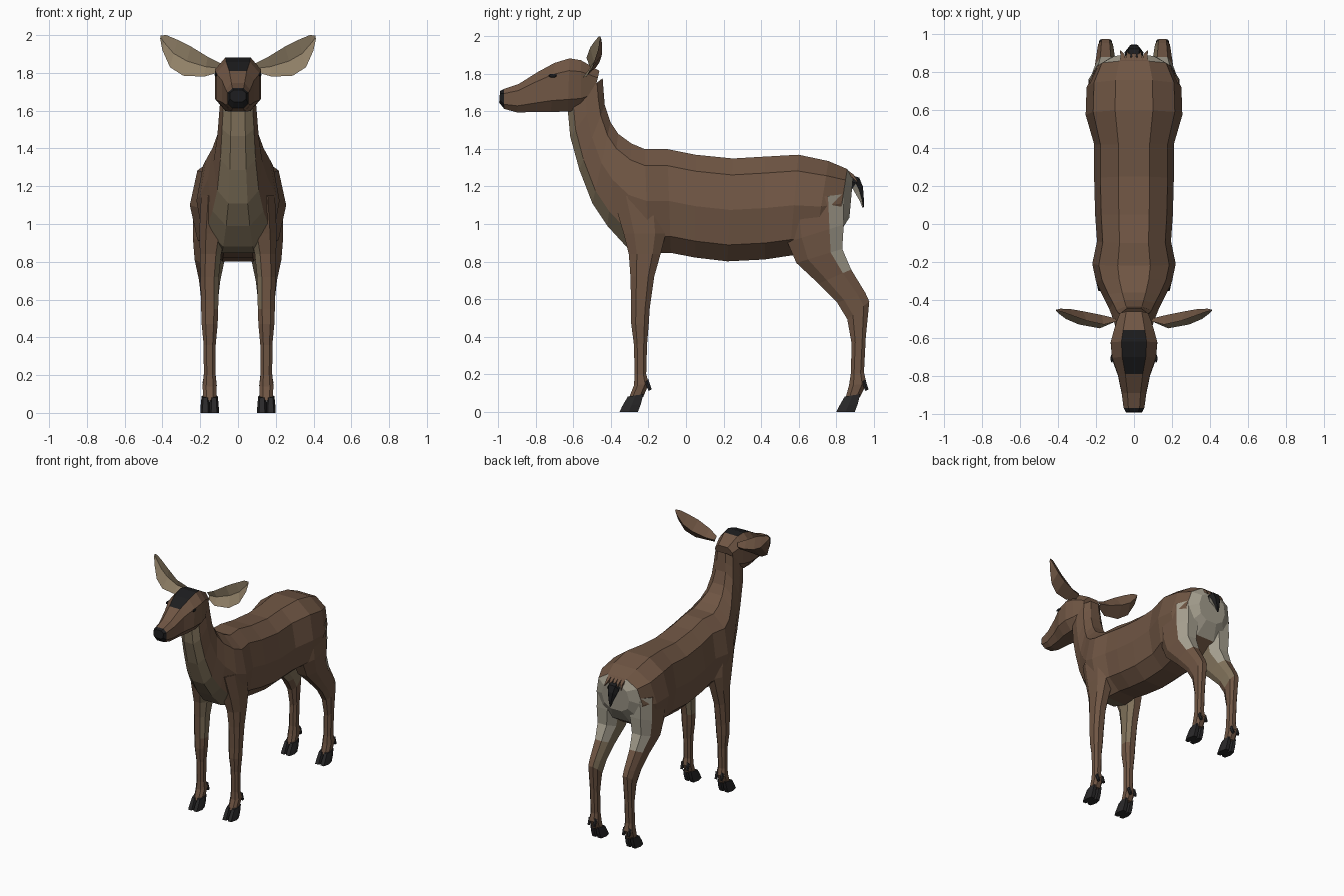
import bpy
import bmesh
import math
from mathutils import Vector

default_cube = bpy.data.objects.get("Cube")
if default_cube:
    bpy.data.objects.remove(default_cube, do_unlink=True)

COLOURS = {
    "brown_coat": (0.16, 0.092, 0.057),
    "tan_chest": (0.22, 0.17, 0.105),
    "tan_inner_ear": (0.28, 0.215, 0.135),
    "cream_rump": (0.37, 0.34, 0.27),
    "black_fur": (0.012, 0.012, 0.013),
    "dark_hoof": (0.022, 0.021, 0.022),
}


def make_material(name, rgb):
    material = bpy.data.materials.new(name)
    material.use_nodes = True
    colour = (*rgb, 1)
    material.diffuse_color = colour
    shader = material.node_tree.nodes["Principled BSDF"]
    shader.inputs["Base Color"].default_value = colour
    shader.inputs["Roughness"].default_value = 0.9
    return material


MATERIALS = {name: make_material(name, rgb) for name, rgb in COLOURS.items()}


def finish(name, bm, colour_of, mirror):
    """Turn a bmesh into an object; colour_of maps each face to a colour name."""
    mesh = bpy.data.meshes.new(name)
    used = []
    for face in bm.faces:
        colour = colour_of(face)
        if colour not in used:
            used.append(colour)
            mesh.materials.append(MATERIALS[colour])
        face.material_index = used.index(colour)
    bm.to_mesh(mesh)
    bm.free()
    obj = bpy.data.objects.new(name, mesh)
    bpy.context.collection.objects.link(obj)
    if mirror:
        obj.modifiers.new("mirror", "MIRROR").use_mirror_merge = False
    return obj


def skin(name, rings, rule, mirror=False):
    """Bridge point rings; rule(ring, side, centre, normal) names the colour.
    The end caps have ring number -1 and -2."""
    bm = bmesh.new()
    loops = [[bm.verts.new(p) for p in ring] for ring in rings]
    count = len(loops[0])
    tags = {bm.faces.new(loops[0]): (-1, 0), bm.faces.new(loops[-1]): (-2, 0)}
    for r, (low, high) in enumerate(zip(loops, loops[1:])):
        for i in range(count):
            j = (i + 1) % count
            tags[bm.faces.new((low[i], low[j], high[j], high[i]))] = (r, i)
    bmesh.ops.recalc_face_normals(bm, faces=bm.faces[:])
    bm.normal_update()

    def colour_of(face):
        return rule(*tags[face], face.calc_center_median(), face.normal)
    return finish(name, bm, colour_of, mirror)


def oval(ay, az, by, bz, cx, half, sides, power):
    """Squarish ring through (ay, az) and (by, bz) with a half width in x."""
    a, b = Vector((cx, ay, az)), Vector((cx, by, bz))
    centre, arm = (a + b) / 2, (b - a) / 2
    ring = []
    for i in range(sides):
        angle = math.tau * (i + 0.5) / sides
        s, c = math.sin(angle), -math.cos(angle)
        s = math.copysign(abs(s) ** power, s)
        c = math.copysign(abs(c) ** power, c)
        ring.append(centre + arm * c + Vector((half * s, 0, 0)))
    return ring


def loft(name, sections, rule, sides=8, power=0.8, mirror=False):
    skin(name, [oval(*s, sides, power) for s in sections], rule, mirror)


def plain(colour):
    return lambda *face: colour


# Body and neck: under point, upper point, half width, from rump to throat
body = [
    (.87, 1.03, .89, 1.25, .12),
    (.80, .92, .86, 1.30, .20),
    (.68, .84, .76, 1.345, .25),
    (.55, .82, .60, 1.38, .255),
    (.42, .80, .42, 1.37, .21),
    (.22, .79, .25, 1.36, .21),
    (.05, .81, .05, 1.38, .205),
    (-.08, .835, -.10, 1.41, .195),
    (-.20, .835, -.22, 1.41, .22),
    (-.32, .87, -.29, 1.44, .20),
    (-.42, .98, -.36, 1.49, .16),
    (-.50, 1.10, -.40, 1.55, .13),
    (-.57, 1.28, -.43, 1.64, .11),
    (-.62, 1.46, -.435, 1.71, .10),
    (-.635, 1.62, -.44, 1.78, .09),
]


def body_rule(ring, side, centre, normal):
    if ring == -1 or (ring == 0 and normal.y > 0.5 and centre.z < 1.25):
        return "cream_rump"
    if ring >= 8 and side in (8, 9, 0):
        return "tan_chest"
    return "brown_coat"


loft("body_and_neck", [(*s[:4], 0, s[4]) for s in body], body_rule, sides=10)

# Head: jaw point, brow point, half width, from nose to nape
head = [
    (-.995, 1.645, -.99, 1.71, .045),
    (-.968, 1.61, -.97, 1.722, .058),
    (-.90, 1.59, -.89, 1.75, .068),
    (-.80, 1.59, -.79, 1.815, .09),
    (-.72, 1.59, -.70, 1.865, .122),
    (-.63, 1.59, -.62, 1.89, .13),
    (-.56, 1.60, -.56, 1.88, .112),
    (-.50, 1.65, -.46, 1.82, .08),
]


def head_rule(ring, side, centre, normal):
    nose = ring in (-1, 0)
    forehead = ring in (3, 4, 5) and side == 3
    return "black_fur" if nose or forehead else "brown_coat"


loft("head", [(*s[:4], 0, s[4]) for s in head], head_rule, power=0.7)

# Eyes: flat almonds on the cheeks
bm = bmesh.new()
bmesh.ops.create_uvsphere(bm, u_segments=8, v_segments=6, radius=1)
bmesh.ops.scale(bm, vec=(.007, .022, .01), verts=bm.verts[:])
bmesh.ops.translate(bm, vec=(.117, -.71, 1.79), verts=bm.verts[:])
finish("eye", bm, plain("black_fur"), True)

# Ears: upper edge x z, lower edge x z, front y, cup depth
ear = [
    (.09, 1.85, .11, 1.80, -.52, .02),
    (.16, 1.885, .18, 1.78, -.55, .06),
    (.25, 1.94, .29, 1.785, -.53, .06),
    (.32, 1.975, .36, 1.83, -.50, .045),
    (.38, 2.0, .40, 1.92, -.47, .02),
    (.41, 1.998, .412, 1.98, -.458, .005),
]
ear_rings = []
for ux, uz, lx, lz, y, depth in ear:
    upper, lower = Vector((ux, y + depth / 3, uz)), Vector((lx, y, lz))
    middle = (upper + lower) / 2
    back = Vector((0, depth, 0))
    ear_rings.append([upper, middle + back / 2, lower, middle + back])
skin("ear", ear_rings, lambda ring, side, centre, normal:
     "tan_inner_ear" if ring >= 0 and side < 2 else "brown_coat", mirror=True)

# Legs: front point, back point, centre x, half width, from top to ankle
front_leg = [
    (-.40, 1.15, -.10, 1.15, .12, .08),
    (-.34, .95, -.10, .95, .135, .075),
    (-.31, .84, -.13, .84, .145, .06),
    (-.30, .72, -.165, .72, .15, .052),
    (-.295, .55, -.19, .55, .15, .048),
    (-.295, .47, -.195, .47, .15, .045),
    (-.28, .36, -.205, .36, .15, .034),
    (-.275, .20, -.21, .20, .15, .033),
    (-.28, .14, -.195, .15, .15, .04),
    (-.31, .065, -.225, .08, .15, .036),
]
hind_leg = [
    (.50, 1.12, .85, 1.16, .14, .10),
    (.53, .90, .85, 1.0, .145, .10),
    (.58, .79, .84, .87, .15, .085),
    (.70, .68, .885, .76, .15, .06),
    (.80, .58, .96, .635, .15, .047),
    (.855, .49, .98, .59, .15, .042),
    (.88, .36, .96, .40, .15, .034),
    (.875, .20, .95, .21, .15, .033),
    (.865, .14, .965, .15, .15, .04),
    (.845, .065, .93, .08, .15, .036),
]


def leg_rule(ring, side, centre, normal):
    if centre.y > 0 and centre.z > 0.75 and normal.y > 0.5:
        return "cream_rump"
    if normal.x < -0.5 and centre.z > 0.55:
        return "tan_chest"
    return "brown_coat"


for name, sections, shift in (("front", front_leg, 0), ("hind", hind_leg, 1.155)):
    loft(name + "_leg", sections, leg_rule, mirror=True)
    # Cloven hoof and dewclaws, one of each per toe
    for label, sign in (("inner", -1), ("outer", 1)):
        x = .15 + sign * .023
        hoof = [(-.315, .08, -.222, .095, x, .02),
                (-.345, .03, -.235, .04, x, .025),
                (-.36, 0, -.25, 0, x, .026)]
        claw = [(-.22, .155, -.2, .175, x, .014),
                (-.2, .11, -.182, .12, x, .011)]
        for part, rows in (("hoof", hoof), ("dewclaw", claw)):
            moved = [(a + shift, b, c + shift, *rest) for a, b, c, *rest in rows]
            loft(f"{name}_{label}_{part}", moved, plain("dark_hoof"),
                 sides=6, mirror=True)

# Tail: under point, upper point, half width, from root to tip
tail = [
    (.86, 1.20, .865, 1.27, .04),
    (.885, 1.185, .925, 1.25, .05),
    (.90, 1.16, .945, 1.20, .036),
    (.925, 1.12, .948, 1.14, .02),
    (.94, 1.085, .947, 1.09, .006),
]
loft("tail", [(*s[:4], 0, s[4]) for s in tail],
     lambda ring, side, centre, normal:
     "cream_rump" if side in (5, 0) and ring > 0 else "black_fur", sides=6)

# Coat tufts hanging over the tail root
for k in range(-2, 3):
    x = k * .03
    loft(f"rump_tuft_{k + 3}", [(.84, 1.26, .85, 1.3, x, .02),
                                (.885, 1.245, .895, 1.265, x, .014),
                                (.912, 1.22, .915, 1.225, x * 1.2, .003)],
         plain("brown_coat"), sides=4)
